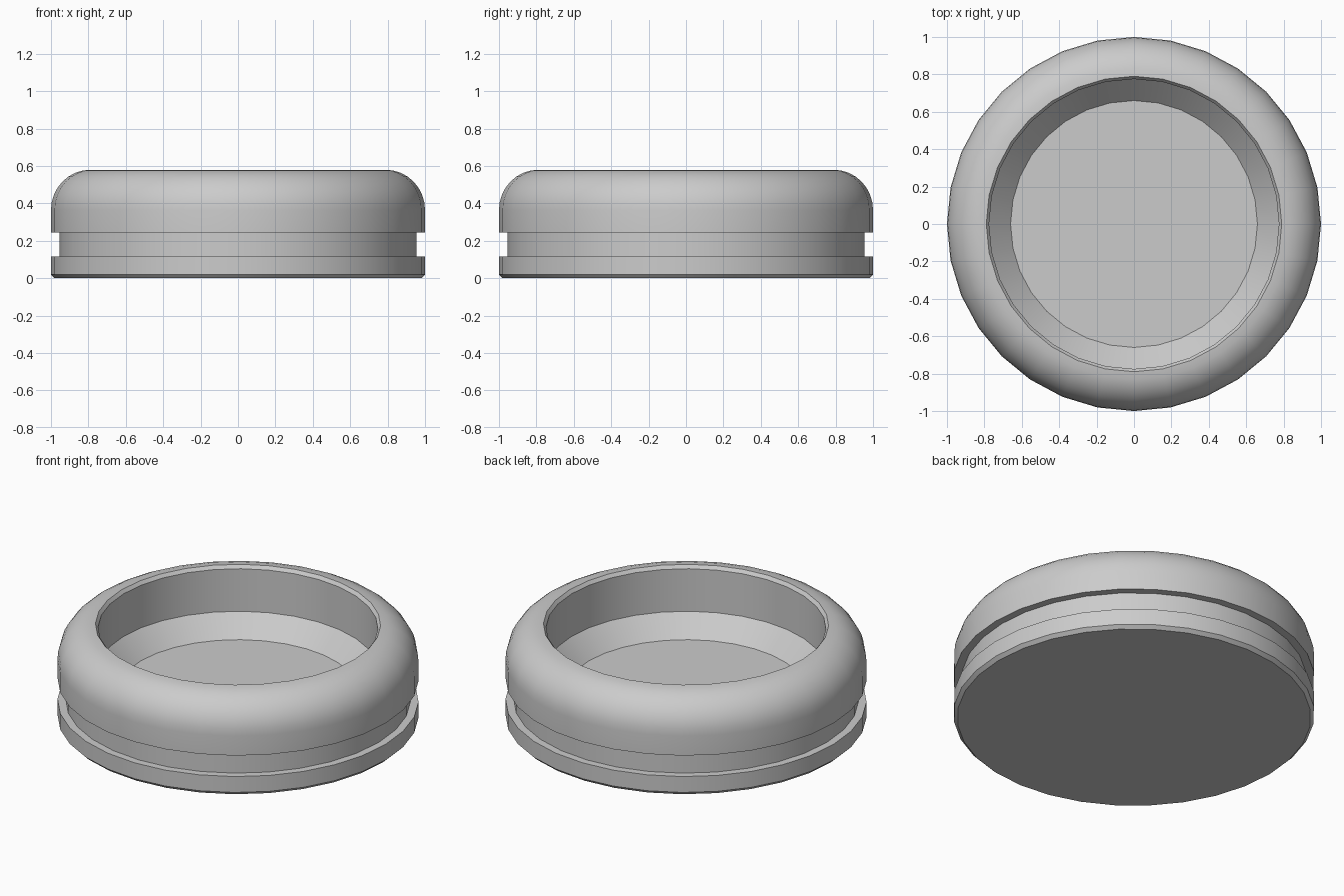
import bpy, bmesh
from math import sin, cos, pi, radians

if "Cube" in bpy.data.objects:
    bpy.data.objects.remove(bpy.data.objects["Cube"])

SIDES = 32
TOP = 0.58


def lathe(name, profile):
    """Spin an (r, z) profile round z; cap both ends with flat discs."""
    bm = bmesh.new()
    rings = [[bm.verts.new((r * cos(2 * pi * i / SIDES), r * sin(2 * pi * i / SIDES), z))
              for i in range(SIDES)] for r, z in profile]
    for a, b in zip(rings, rings[1:]):
        for i in range(SIDES):
            j = (i + 1) % SIDES
            bm.faces.new((a[i], a[j], b[j], b[i]))
    bm.faces.new(rings[0][::-1])
    bm.faces.new(rings[-1])
    bmesh.ops.recalc_face_normals(bm, faces=bm.faces)
    mesh = bpy.data.meshes.new(name)
    bm.to_mesh(mesh)
    bm.free()
    obj = bpy.data.objects.new(name, mesh)
    bpy.context.collection.objects.link(obj)
    bpy.context.view_layer.objects.active = obj
    obj.select_set(True)
    bpy.ops.object.shade_smooth_by_angle(angle=radians(30))
    obj.select_set(False)
    return obj


# Base lip with bottom chamfer, then the recessed groove
outer = [(0.98, 0), (1, 0.02), (1, 0.117), (0.955, 0.117), (0.955, 0.245), (1, 0.245)]
# Rounded shoulder
shoulder = [(0.79 + 0.21 * cos(t * pi / 16), 0.365 + (TOP - 0.365) * sin(t * pi / 16))
            for t in range(9)]
# Rim chamfer, straight inner wall, sloped edge down to the floor
inner = [(0.775, 0.56), (0.775, 0.30), (0.66, 0.18)]

lathe("round_dish", outer + shoulder + inner)
